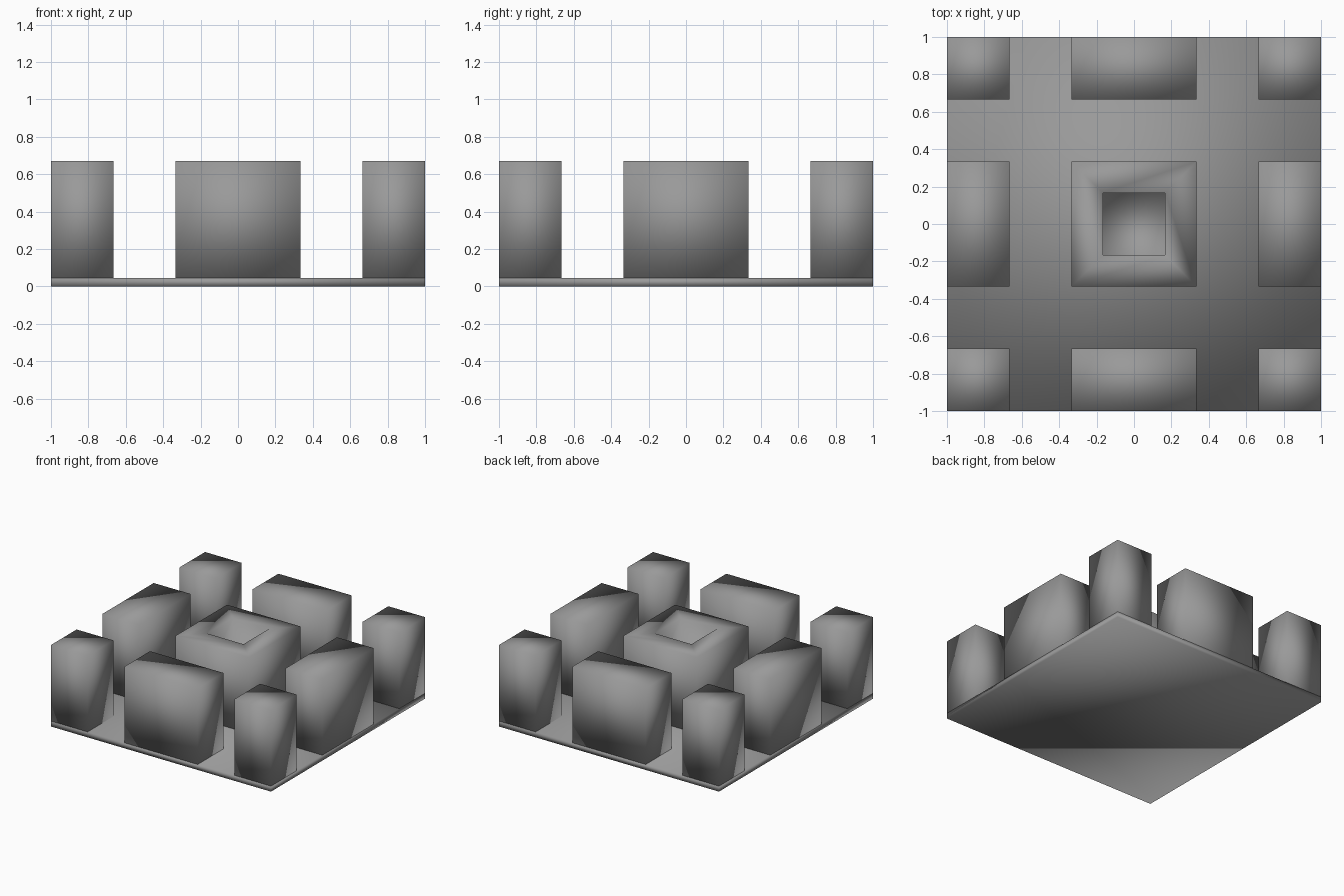
import bpy, bmesh

if "Cube" in bpy.data.objects:
    bpy.data.objects.remove(bpy.data.objects["Cube"])

T = 1 / 3          # grid module
PLATE = 0.045      # plate thickness
TOP = 0.67         # block top

grey = bpy.data.materials.new("mid_grey")
grey.diffuse_color = (0.32, 0.32, 0.32, 1)
grey.use_nodes = True
grey.node_tree.nodes["Principled BSDF"].inputs["Base Color"].default_value = grey.diffuse_color


def box(name, x0, x1, y0, y1, z0, z1, pit=None):
    """Smooth-shaded box; pit = (scale, depth) sinks a recess in the top."""
    bm = bmesh.new()
    bmesh.ops.create_cube(bm, size=1)
    for v in bm.verts:
        v.co = ((x0 + x1) / 2 + v.co.x * (x1 - x0),
                (y0 + y1) / 2 + v.co.y * (y1 - y0),
                (z0 + z1) / 2 + v.co.z * (z1 - z0))
    if pit:
        bm.normal_update()
        top = max(bm.faces, key=lambda f: f.calc_center_median().z)
        # first inset leaves the rim, second one becomes the pit walls
        bmesh.ops.inset_region(bm, faces=[top], thickness=0.0)
        for v in top.verts:
            v.co.x *= pit[0]
            v.co.y *= pit[0]
        bmesh.ops.inset_region(bm, faces=[top], thickness=0.0)
        for v in top.verts:
            v.co.z -= pit[1]
    bm.normal_update()
    for f in bm.faces:
        f.smooth = True
    mesh = bpy.data.meshes.new(name)
    bm.to_mesh(mesh)
    bm.free()
    mesh.materials.append(grey)
    ob = bpy.data.objects.new(name, mesh)
    bpy.context.collection.objects.link(ob)
    return ob


# Base plate
box("base_plate", -1, 1, -1, 1, 0, PLATE)

# 3 x 3 blocks; the outer ones are cut off flush with the plate edge
spans = {"left": (-1, -2 * T), "middle": (-T, T), "right": (2 * T, 1)}
rows = {"front": (-1, -2 * T), "centre": (-T, T), "back": (2 * T, 1)}
for row, (y0, y1) in rows.items():
    for col, (x0, x1) in spans.items():
        hollow = row == "centre" and col == "middle"
        box(f"block_{row}_{col}", x0, x1, y0, y1, PLATE, TOP,
            pit=(0.5, T) if hollow else None)
